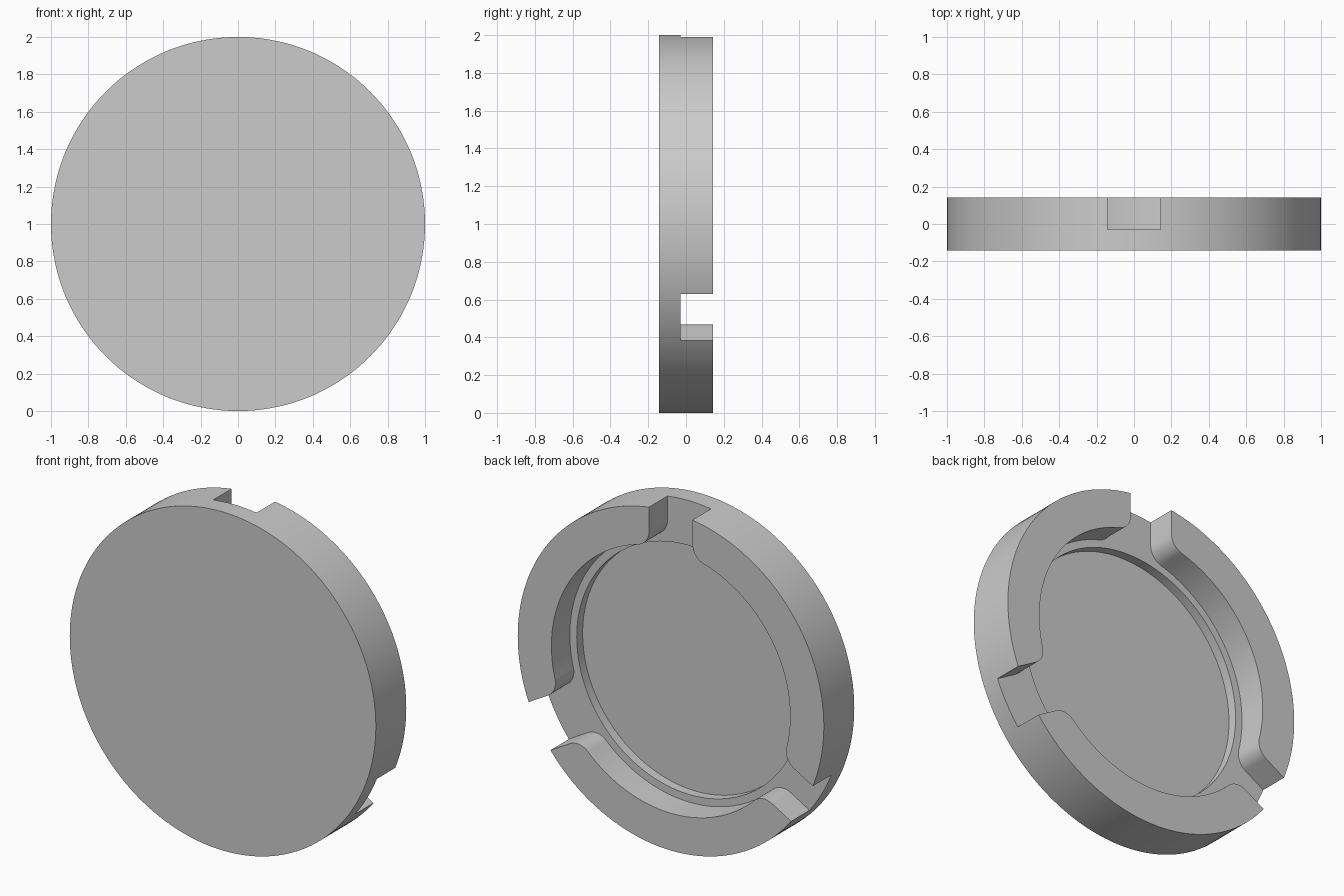
import bpy
import bmesh
from math import sin, cos, pi, sqrt, atan2, radians
from mathutils import Vector, Matrix

BACK, FLOOR, DEEP, FRONT = 0.142, -0.03, -0.085, -0.142
POCKET_R, RECESS_R = 0.78, 0.735
SLOT_HALF, FILLET = 0.142, 0.1

cube = bpy.data.objects.get("Cube")
if cube:
    bpy.data.objects.remove(cube, do_unlink=True)

grey = bpy.data.materials.new("plain grey")
grey.use_nodes = True
grey.diffuse_color = (0.6, 0.6, 0.6, 1)
grey.node_tree.nodes["Principled BSDF"].inputs["Base Color"].default_value = (0.6, 0.6, 0.6, 1)


def arc(radius, start, end, steps, centre=(0, 0)):
    """Points along an arc in the plane of the disc."""
    c = Vector(centre)
    angles = [start + (end - start) * i / steps for i in range(steps + 1)]
    return [c + Vector((cos(a), sin(a))) * radius for a in angles]


def prism(name, outline, y0, y1):
    """Extrude an outline along y, centred at height 1."""
    bm = bmesh.new()
    face = bm.faces.new([bm.verts.new((p.x, y0, p.y + 1)) for p in outline])
    ext = bmesh.ops.extrude_face_region(bm, geom=[face])
    moved = [v for v in ext["geom"] if isinstance(v, bmesh.types.BMVert)]
    bmesh.ops.translate(bm, verts=moved, vec=(0, y1 - y0, 0))
    bmesh.ops.recalc_face_normals(bm, faces=bm.faces)
    mesh = bpy.data.meshes.new(name)
    bm.to_mesh(mesh)
    bm.free()
    mesh.materials.append(grey)
    obj = bpy.data.objects.new(name, mesh)
    bpy.context.collection.objects.link(obj)
    return obj


def pocket_outline():
    """Round pocket with three radial slots and rounded slot mouths."""
    cx = SLOT_HALF + FILLET
    cy = sqrt((POCKET_R + FILLET) ** 2 - cx ** 2)
    mouth = atan2(cy, cx)
    # Upper slot, right side: from the pocket wall out past the rim
    right = arc(FILLET, mouth + pi, pi, 10, (cx, cy)) if mouth < 0 else \
        arc(FILLET, pi + mouth, pi, 10, (cx, cy))
    right.append(Vector((SLOT_HALF, 1.2)))
    left = [Vector((-p.x, p.y)) for p in reversed(right)]
    wall = arc(POCKET_R, pi - mouth, mouth + 2 * pi / 3, 32)[1:-1]
    third = right + left + wall
    points = []
    for k in range(3):
        turn = Matrix.Rotation(k * 2 * pi / 3, 2)
        points += [turn @ p for p in third]
    return points


# Solid disc
disc = prism("slotted_disc", arc(1, 0, 2 * pi, 144)[:-1], FRONT, BACK)

# Slotted pocket, then the shallow round recess in its floor
cutters = [
    prism("pocket_cutter", pocket_outline(), FLOOR, 0.3),
    prism("recess_cutter", arc(RECESS_R, 0, 2 * pi, 120)[:-1], DEEP, 0.2),
]
bpy.ops.object.select_all(action="DESELECT")
bpy.context.view_layer.objects.active = disc
disc.select_set(True)
for cutter in cutters:
    cutter.hide_render = True
    cut = disc.modifiers.new(cutter.name, "BOOLEAN")
    cut.operation = "DIFFERENCE"
    cut.solver = "EXACT"
    cut.object = cutter
    bpy.ops.object.modifier_apply(modifier=cut.name)
    bpy.data.objects.remove(cutter, do_unlink=True)

bpy.ops.object.shade_smooth_by_angle(angle=radians(30))
